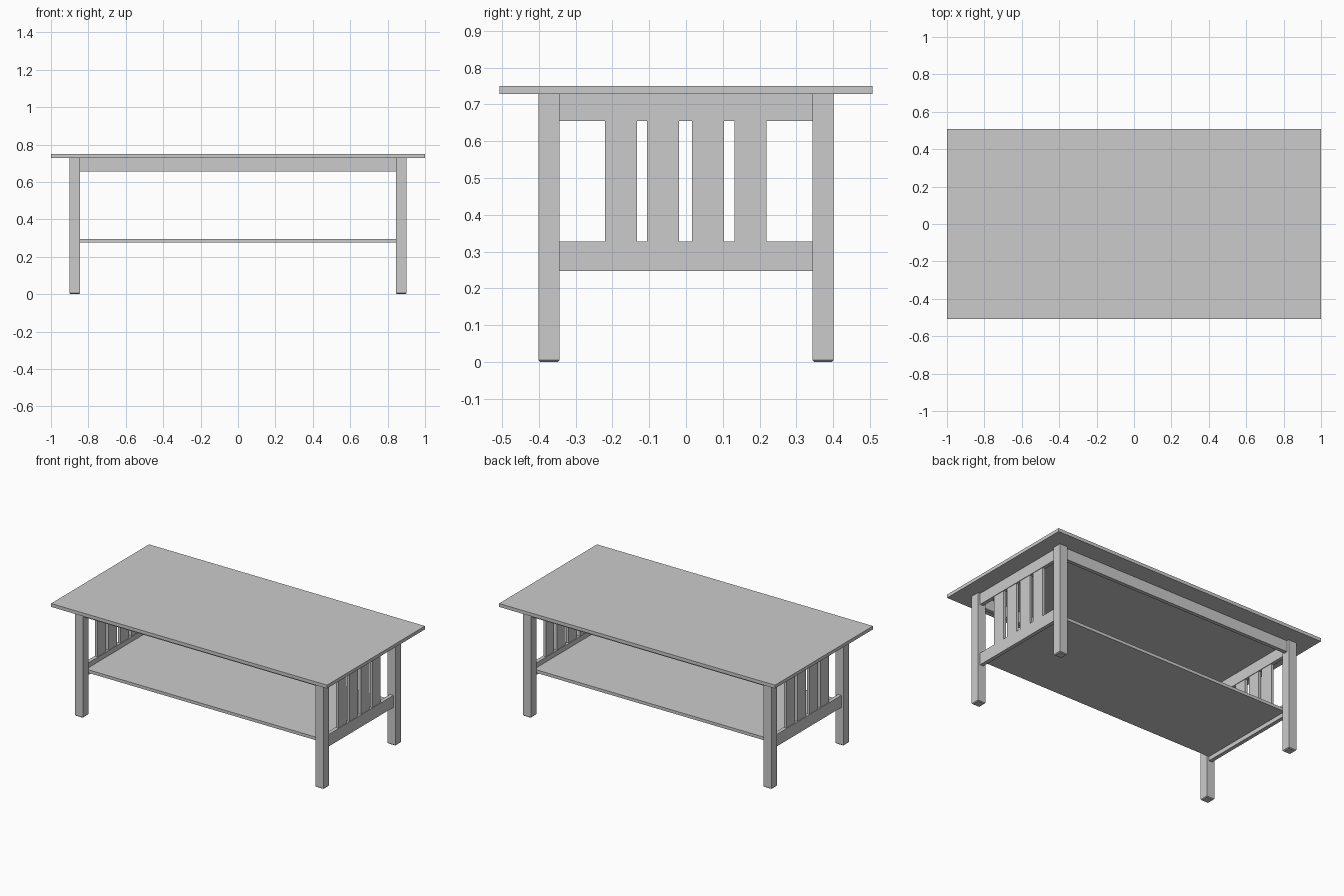
import bpy, bmesh

if "Cube" in bpy.data.objects:
    bpy.data.objects.remove(bpy.data.objects["Cube"])


def box(name, x, y, z, foot_bevel=0.0):
    """Box spanning the (min, max) ranges; optional chamfer round the bottom."""
    bm = bmesh.new()
    bmesh.ops.create_cube(bm, size=1.0)
    for v in bm.verts:
        for i, (lo, hi) in enumerate((x, y, z)):
            v.co[i] = hi if v.co[i] > 0 else lo
    if foot_bevel:
        edges = [e for e in bm.edges if all(v.co.z == z[0] for v in e.verts)]
        bmesh.ops.bevel(bm, geom=edges, offset=foot_bevel, segments=1,
                        affect='EDGES', profile=0.5)
    mesh = bpy.data.meshes.new(name)
    bm.to_mesh(mesh)
    bm.free()
    obj = bpy.data.objects.new(name, mesh)
    bpy.context.collection.objects.link(obj)
    return obj


def span(centre, width):
    return (centre - width / 2, centre + width / 2)


LEG_X, LEG_Y, LEG_W = 0.8725, 0.3725, 0.057
IN_X, IN_Y = LEG_X - LEG_W / 2, LEG_Y - LEG_W / 2
RAIL_T = 0.025
TOP_Z = 0.728

# Table top and lower shelf
box("table_top", (-1, 1), (-0.507, 0.507), (TOP_Z, 0.75))
shelf_x = LEG_X - RAIL_T / 2
box("shelf", (-shelf_x, shelf_x), (-IN_Y, IN_Y), (0.275, 0.295))

# Long aprons, front and back
for side, s in (("front", -1), ("back", 1)):
    box(side + "_apron", (-IN_X, IN_X), span(s * LEG_Y, RAIL_T), (0.655, TOP_Z))

for side, sx in (("left", -1), ("right", 1)):
    # Legs
    for end, sy in (("front", -1), ("back", 1)):
        box(f"{end}_{side}_leg", span(sx * LEG_X, LEG_W),
            span(sy * LEG_Y, LEG_W), (0, TOP_Z), 0.005)
    # End rails
    rail_x = span(sx * LEG_X, RAIL_T)
    box(side + "_top_rail", rail_x, (-IN_Y, IN_Y), (0.655, TOP_Z))
    box(side + "_lower_rail", rail_x, (-IN_Y, IN_Y), (0.248, 0.327))
    # Vertical slats
    for i, y in enumerate((-0.177, -0.062, 0.06, 0.175)):
        box(f"{side}_slat_{i + 1}", span(sx * LEG_X, 0.018),
            span(y, 0.087), (0.327, 0.655))
